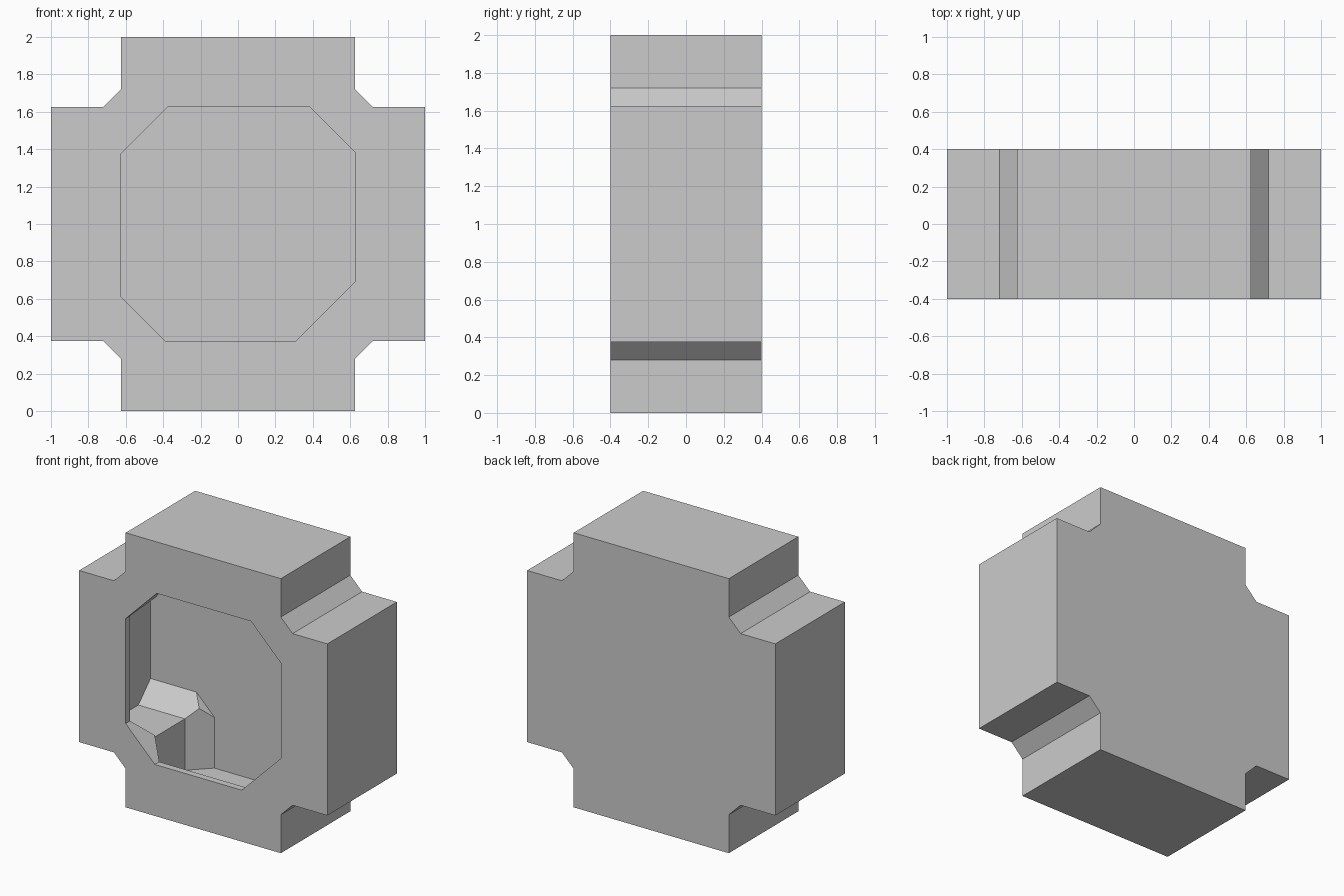
import bpy, bmesh

if "Cube" in bpy.data.objects:
    bpy.data.objects.remove(bpy.data.objects["Cube"])

HALF_DEPTH, WALL = 0.40, 0.05
INNER = 0.575                       # notch wall of the cavity, from the centre
PLATE = HALF_DEPTH - WALL           # inner faces of front and back plates
# corners in turn from top right: half width of the octagon's flat sides
FLAT = [0.385, 0.375, 0.39, 0.31]
HOLE = 0.625
BACK_FILLET, BACK_SUM = 0.14, 1.015

bm = bmesh.new()


def ring(y, reach, corners):
    """Cross outline of 16 points; corners = (notch offset, chamfer) each."""
    verts = []
    for k, (a, c) in enumerate(corners):
        for x, z in ((reach, a), (a + c, a), (a, a + c), (a, reach)):
            for _ in range(k):
                x, z = -z, x
            verts.append(bm.verts.new((x, y, z + 1)))
    return verts


def bridge(r1, r2):
    n = len(r1)
    for i in range(n):
        j = (i + 1) % n
        bm.faces.new((r1[i], r1[j], r2[j], r2[i]))


def section(y):
    """Notch offset and chamfer of each cavity corner at depth y."""
    out = []
    for f in FLAT:
        front = INNER - f - (y + PLATE)
        back = BACK_FILLET - (PLATE - y)
        d = max(0, front, back)
        total = f + HOLE if front >= back else BACK_SUM
        a = INNER - d
        out.append((a, max(0, total - 2 * a)))
    return out


# outer cross with chamfered notches
outer_front = ring(-HALF_DEPTH, 1.0, [(0.625, 0.095)] * 4)
outer_back = ring(HALF_DEPTH, 1.0, [(0.625, 0.095)] * 4)
bridge(outer_front, outer_back)
bm.faces.new(outer_back)

# cavity, with sloping fillets where the notches meet the plates
levels = {-PLATE, PLATE, PLATE - BACK_FILLET,
          PLATE - BACK_FILLET + INNER - BACK_SUM / 2}
for f in FLAT:
    levels |= {-PLATE + INNER - f, -PLATE + (HOLE - f) / 2}
levels = sorted({round(y, 4) for y in levels})
rings = [ring(y, 1 - WALL, section(y)) for y in levels]
for r1, r2 in zip(rings, rings[1:]):
    bridge(r1, r2)
bm.faces.new(rings[-1])

# octagonal opening through the front plate
inner_oct = [rings[0][4 * k + i] for k in range(4) for i in (1, 2)]
front_oct = [bm.verts.new((v.co.x, -HALF_DEPTH, v.co.z)) for v in inner_oct]
bridge(front_oct, inner_oct)

# front plate, outside and inside
for k in range(4):
    n = (k + 1) % 4
    a, b, c = front_oct[2 * k], front_oct[2 * k + 1], front_oct[2 * n]
    o = outer_front
    bm.faces.new((o[4 * k + 1], o[4 * k + 2], b, a))
    bm.faces.new((o[4 * k + 2], o[4 * k + 3], o[4 * n], o[4 * n + 1], c, b))
    r = rings[0]
    bm.faces.new((r[4 * k + 2], r[4 * k + 3], r[4 * n], r[4 * n + 1]))

# tidy up
bmesh.ops.remove_doubles(bm, verts=bm.verts, dist=0.0005)
bmesh.ops.recalc_face_normals(bm, faces=bm.faces)
bmesh.ops.dissolve_limit(bm, angle_limit=0.005, verts=bm.verts, edges=bm.edges)
mesh = bpy.data.meshes.new("cross_housing")
bm.to_mesh(mesh)
bm.free()
bpy.context.collection.objects.link(bpy.data.objects.new("cross_housing", mesh))
